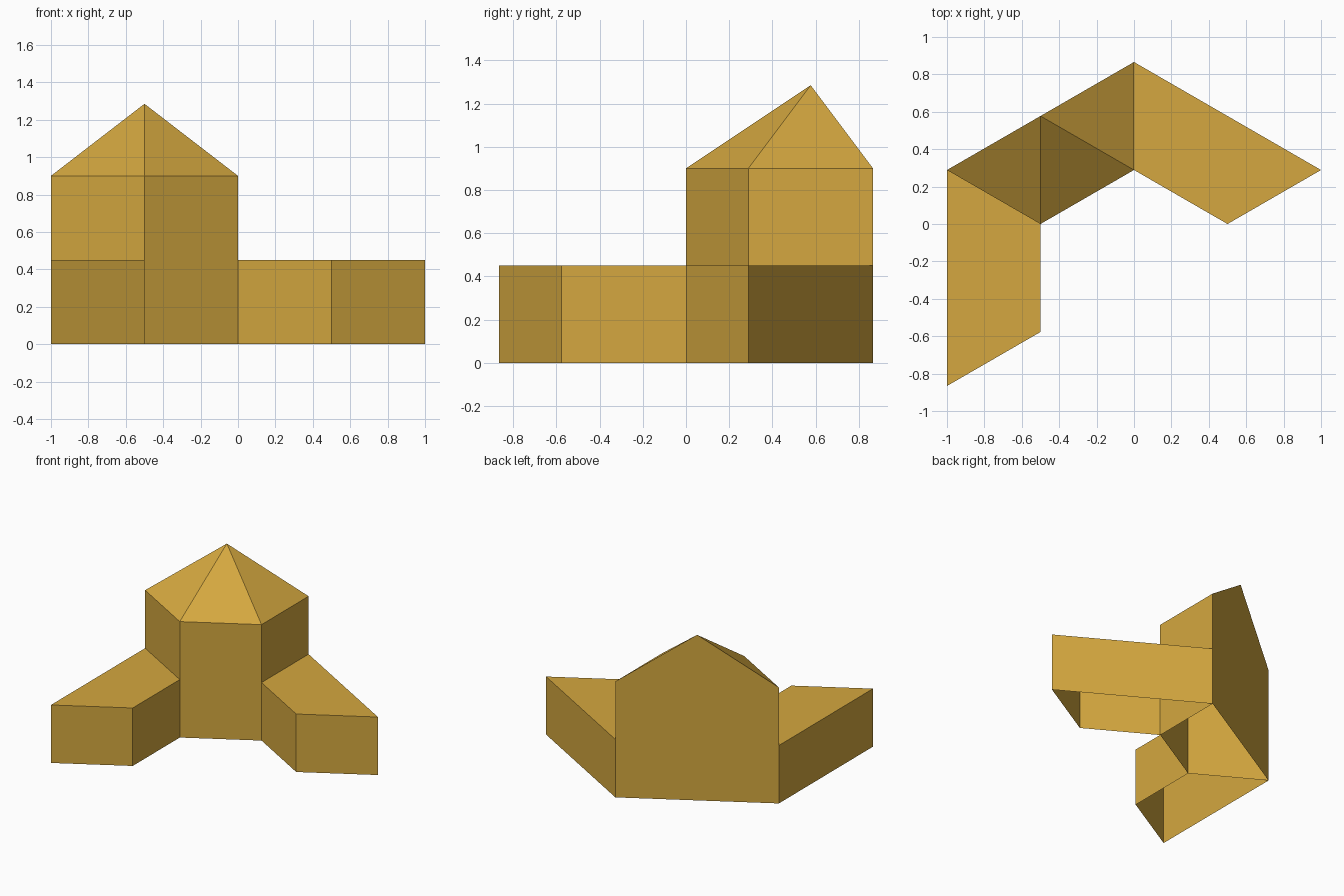
import bpy
import bmesh
from math import sqrt

if "Cube" in bpy.data.objects:
    bpy.data.objects.remove(bpy.data.objects["Cube"])

U = 1 / (2 * sqrt(3))          # grid unit in y: 0.289
WING_H, TOWER_H, APEX_H = 0.45, 0.90, 1.285

gold = bpy.data.materials.new("gold")
gold.diffuse_color = (0.66, 0.39, 0.05, 1)
gold.use_nodes = True
gold.node_tree.nodes["Principled BSDF"].inputs["Base Color"].default_value = gold.diffuse_color


def add_object(name, bm):
    mesh = bpy.data.meshes.new(name)
    bm.to_mesh(mesh)
    bm.free()
    mesh.materials.append(gold)
    obj = bpy.data.objects.new(name, mesh)
    bpy.context.collection.objects.link(obj)


def rings(bm, plan, height):
    """Floor and top vertices of a counter-clockwise plan."""
    return [[bm.verts.new((x, y, z)) for x, y in plan] for z in (0, height)]


def wall(bm, low, high, i):
    j = (i + 1) % len(low)
    bm.faces.new((low[i], low[j], high[j], high[i]))


# Tower: half a hexagon, open below, with a pointed roof flush with the back wall
bm = bmesh.new()
low, high = rings(bm, [(-1, U), (-0.5, 0), (0, U), (0, 3 * U)], TOWER_H)
apex = bm.verts.new((-0.5, 2 * U, APEX_H))
for i in range(3):
    wall(bm, low, high, i)
    bm.faces.new((high[i], high[i + 1], apex))
bm.faces.new((low[3], low[0], high[0], apex, high[3]))
add_object("tower", bm)

# Wings: flat-topped, open below; the first plan edge leans on the tower wall
wings = {
    "left_wing": [(-0.5, 0), (-1, U), (-1, -3 * U), (-0.5, -2 * U)],
    "right_wing": [(0, 3 * U), (0, U), (0.5, 0), (1, U)],
}
for name, plan in wings.items():
    bm = bmesh.new()
    low, high = rings(bm, plan, WING_H)
    for i in range(1, 4):
        wall(bm, low, high, i)
    bm.faces.new(high)
    add_object(name, bm)
